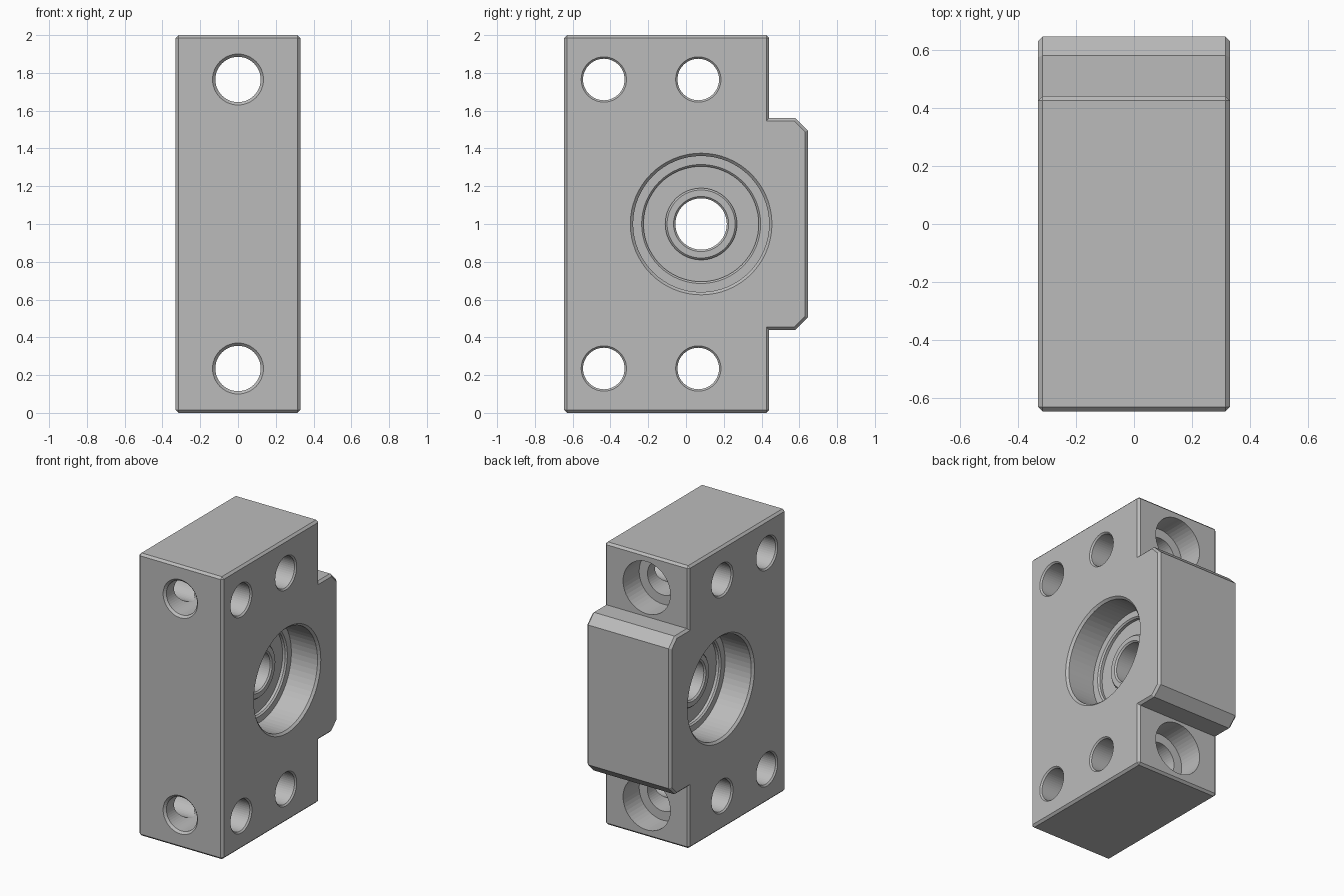
import bpy, bmesh
from math import cos, sin, pi
from mathutils import Matrix, Vector

old = bpy.data.objects.get("Cube")
if old:
    bpy.data.objects.remove(old, do_unlink=True)

HALF_W = 0.33      # half thickness along x
FRONT, BACK, NOSE = -0.645, 0.44, 0.645
CH = 0.015         # edge chamfer

steel = bpy.data.materials.new("machined grey")
steel.use_nodes = True
GREY = (0.5, 0.5, 0.5, 1)
steel.diffuse_color = GREY
steel.node_tree.nodes["Principled BSDF"].inputs["Base Color"].default_value = GREY


def make_object(name, bm):
    bmesh.ops.recalc_face_normals(bm, faces=bm.faces)
    mesh = bpy.data.meshes.new(name)
    bm.to_mesh(mesh)
    bm.free()
    mesh.materials.append(steel)
    obj = bpy.data.objects.new(name, mesh)
    bpy.context.scene.collection.objects.link(obj)
    return obj


def lathe_cutter(name, profile, axis, centre, segments=48):
    """Solid of revolution from (radius, distance) points along an axis."""
    bm = bmesh.new()
    rings = []
    for r, t in profile:
        rings.append([bm.verts.new((r * cos(2 * pi * i / segments),
                                    r * sin(2 * pi * i / segments), t))
                      for i in range(segments)])
    for a, b in zip(rings, rings[1:]):
        for i in range(segments):
            j = (i + 1) % segments
            bm.faces.new((a[i], a[j], b[j], b[i]))
    bm.faces.new(rings[0])
    bm.faces.new(rings[-1])
    turn = Vector((0, 0, 1)).rotation_difference(Vector(axis)).to_matrix().to_4x4()
    bm.transform(Matrix.Translation(centre) @ turn)
    obj = make_object(name, bm)
    obj.hide_render = True
    return obj


def mirrored(half):
    return half + [(r, -t) for r, t in reversed(half)]


# Housing block with a chamfered nose on the back
upper = [(FRONT, 2), (BACK, 2), (BACK, 1.56), (0.58, 1.56), (NOSE, 1.495)]
outline = upper + [(y, 2 - z) for y, z in reversed(upper)]
bm = bmesh.new()
face = bm.faces.new([bm.verts.new((-HALF_W, y, z)) for y, z in outline])
out = bmesh.ops.extrude_face_region(bm, geom=[face])
bmesh.ops.translate(bm, vec=(2 * HALF_W, 0, 0),
                    verts=[v for v in out["geom"] if isinstance(v, bmesh.types.BMVert)])
bmesh.ops.recalc_face_normals(bm, faces=bm.faces)


def chamfered(edge):
    a, b = (v.co for v in edge.verts)
    along_x = abs(a.x - b.x) > 0.1
    return not along_x or a.z < 0.01 or a.z > 1.99


bmesh.ops.bevel(bm, geom=[e for e in bm.edges if chamfered(e)], offset=CH,
                segments=1, affect='EDGES', clamp_overlap=True)
housing = make_object("bearing_housing", bm)

# Stepped central bore: recess, ring shoulder, groove, hub, shaft hole
bore = mirrored([(0.39, HALF_W + CH), (0.36, HALF_W - CH), (0.36, 0.11),
                 (0.315, 0.11), (0.305, 0.10), (0.305, 0.08), (0.19, 0.08),
                 (0.19, 0.10), (0.18, 0.11), (0.146, 0.11), (0.136, 0.10)])
cutters = [lathe_cutter("bore_cutter", bore, (1, 0, 0), (0, 0.08, 1), 64)]

# Cross holes through the sides, and counterbored bolt holes front to back
cross = mirrored([(0.135, HALF_W + CH), (0.11, HALF_W - 0.01)])
bolt = [(0.15, FRONT - CH), (0.12, FRONT + CH), (0.12, BACK - 0.18),
        (0.185, BACK - 0.18), (0.185, BACK + 0.05)]
for z in (0.235, 1.765):
    cutters.append(lathe_cutter("bolt_cutter", bolt, (0, 1, 0), (0, 0, z)))
    for y in (-0.435, 0.065):
        cutters.append(lathe_cutter("cross_cutter", cross, (1, 0, 0), (0, y, z)))

for cutter in cutters:
    mod = housing.modifiers.new(cutter.name, 'BOOLEAN')
    mod.operation = 'DIFFERENCE'
    mod.solver = 'EXACT'
    mod.object = cutter

# Bake the cuts and drop the cutters
graph = bpy.context.evaluated_depsgraph_get()
baked = bpy.data.meshes.new_from_object(housing.evaluated_get(graph))
housing.modifiers.clear()
housing.data = baked
for cutter in cutters:
    bpy.data.objects.remove(cutter, do_unlink=True)
